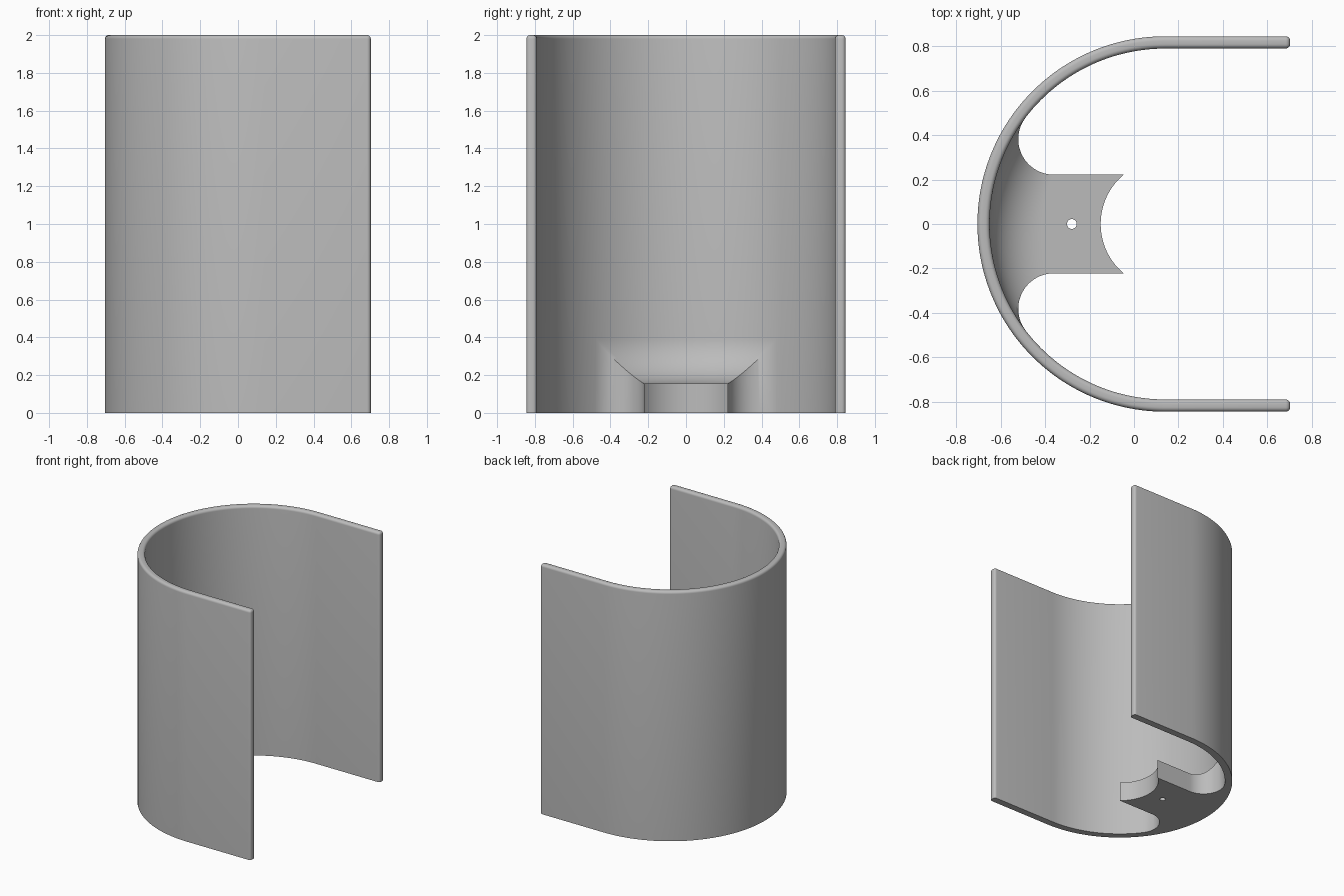
import bpy, bmesh
from math import pi, sin, cos, asin, acos, atan2, hypot, radians

if "Cube" in bpy.data.objects:
    bpy.data.objects.remove(bpy.data.objects["Cube"], do_unlink=True)

AXIS_X = 0.14                    # axis of the curved wall
OUTER, INNER = 0.845, 0.79       # wall radii
END_X, HEIGHT = 0.703, 2.0
FRONT_R, HALF_W = 0.29, 0.222    # bracket front arc radius and half width
BASE_Z, COVE = 0.155, 0.24       # bracket thickness and cove radius
SIDE_R = 0.16                    # fillet between bracket side and wall

grey = bpy.data.materials.new("plain grey")
grey.use_nodes = True
colour = (0.5, 0.5, 0.5, 1)
grey.diffuse_color = colour
grey.node_tree.nodes["Principled BSDF"].inputs["Base Color"].default_value = colour


def add_object(name, bm):
    bmesh.ops.recalc_face_normals(bm, faces=bm.faces)
    mesh = bpy.data.meshes.new(name)
    bm.to_mesh(mesh)
    bm.free()
    mesh.materials.append(grey)
    obj = bpy.data.objects.new(name, mesh)
    bpy.context.collection.objects.link(obj)
    return obj


def smooth(obj):
    bpy.ops.object.select_all(action="DESELECT")
    obj.select_set(True)
    bpy.context.view_layer.objects.active = obj
    bpy.ops.object.shade_smooth_by_angle(angle=radians(35))


# Curved wall: U-shaped strip extruded upward, rounded on the rim and ends
def wall_path(radius, steps=96):
    arc = [(AXIS_X - radius * sin(pi * i / steps), radius * cos(pi * i / steps))
           for i in range(steps + 1)]
    return [(END_X, radius)] + arc + [(END_X, -radius)]


bm = bmesh.new()
rails = [[bm.verts.new((x, y, 0)) for x, y in wall_path(r)] for r in (OUTER, INNER)]
for i in range(len(rails[0]) - 1):
    bm.faces.new((rails[0][i], rails[0][i + 1], rails[1][i + 1], rails[1][i]))
extruded = bmesh.ops.extrude_face_region(bm, geom=bm.faces[:])["geom"]
bmesh.ops.translate(bm, vec=(0, 0, HEIGHT),
                    verts=[g for g in extruded if isinstance(g, bmesh.types.BMVert)])
bmesh.ops.recalc_face_normals(bm, faces=bm.faces)
rounded = [e for e in bm.edges if e.calc_face_angle(0) > radians(60)
           and max(v.co.z for v in e.verts) > 0.1]
bmesh.ops.bevel(bm, geom=rounded, offset=0.02, segments=5, profile=0.5,
                affect="EDGES", clamp_overlap=True)
smooth(add_object("curved_wall", bm))

# Bracket: rows of concentric arcs whose width flares into the wall
fillet_x = ((INNER - SIDE_R) ** 2 - (HALF_W + SIDE_R) ** 2) ** 0.5
fillet_dist = hypot(fillet_x, HALF_W + SIDE_R)
fillet_angle = atan2(HALF_W + SIDE_R, fillet_x)


def half_angle(rho):
    if rho <= hypot(fillet_x, HALF_W):
        return asin(HALF_W / rho)
    c = (rho ** 2 + fillet_dist ** 2 - SIDE_R ** 2) / (2 * rho * fillet_dist)
    return fillet_angle - acos(min(1, c))


flat = INNER - COVE
rows = [(FRONT_R + (flat - FRONT_R) * i / 6, BASE_Z) for i in range(6)]
for i in range(33):
    t = pi / 2 * i / 32
    rows.append((flat + COVE * sin(t), BASE_Z + COVE * (1 - cos(t))))
rows.append((INNER + 0.015, BASE_Z + COVE))

SPAN = 32
bm = bmesh.new()
top, bottom = [], []
for rho, z in rows:
    a = half_angle(min(rho, INNER))
    angles = [a * (2 * j / SPAN - 1) for j in range(SPAN + 1)]
    for grid, height in ((top, z), (bottom, 0)):
        grid.append([bm.verts.new((AXIS_X - rho * cos(q), rho * sin(q), height))
                     for q in angles])
for grid in (top, bottom):
    for r0, r1 in zip(grid, grid[1:]):
        for j in range(SPAN):
            bm.faces.new((r0[j], r0[j + 1], r1[j + 1], r1[j]))
for k in (0, -1):
    for j in range(SPAN):            # front and back
        bm.faces.new((top[k][j], top[k][j + 1], bottom[k][j + 1], bottom[k][j]))
    for i in range(len(rows) - 1):   # sides
        bm.faces.new((top[i][k], top[i + 1][k], bottom[i + 1][k], bottom[i][k]))
bracket = add_object("bracket", bm)

# Screw hole through the bracket
bm = bmesh.new()
bmesh.ops.create_cone(bm, cap_ends=True, segments=32, radius1=0.022, radius2=0.022, depth=1)
cutter = add_object("hole_cutter", bm)
cutter.location = (-0.28, 0, 0)
cut = bracket.modifiers.new("screw_hole", "BOOLEAN")
cut.operation, cut.solver, cut.object = "DIFFERENCE", "EXACT", cutter
bpy.context.view_layer.objects.active = bracket
bpy.ops.object.modifier_apply(modifier=cut.name)
bpy.data.objects.remove(cutter, do_unlink=True)
smooth(bracket)
